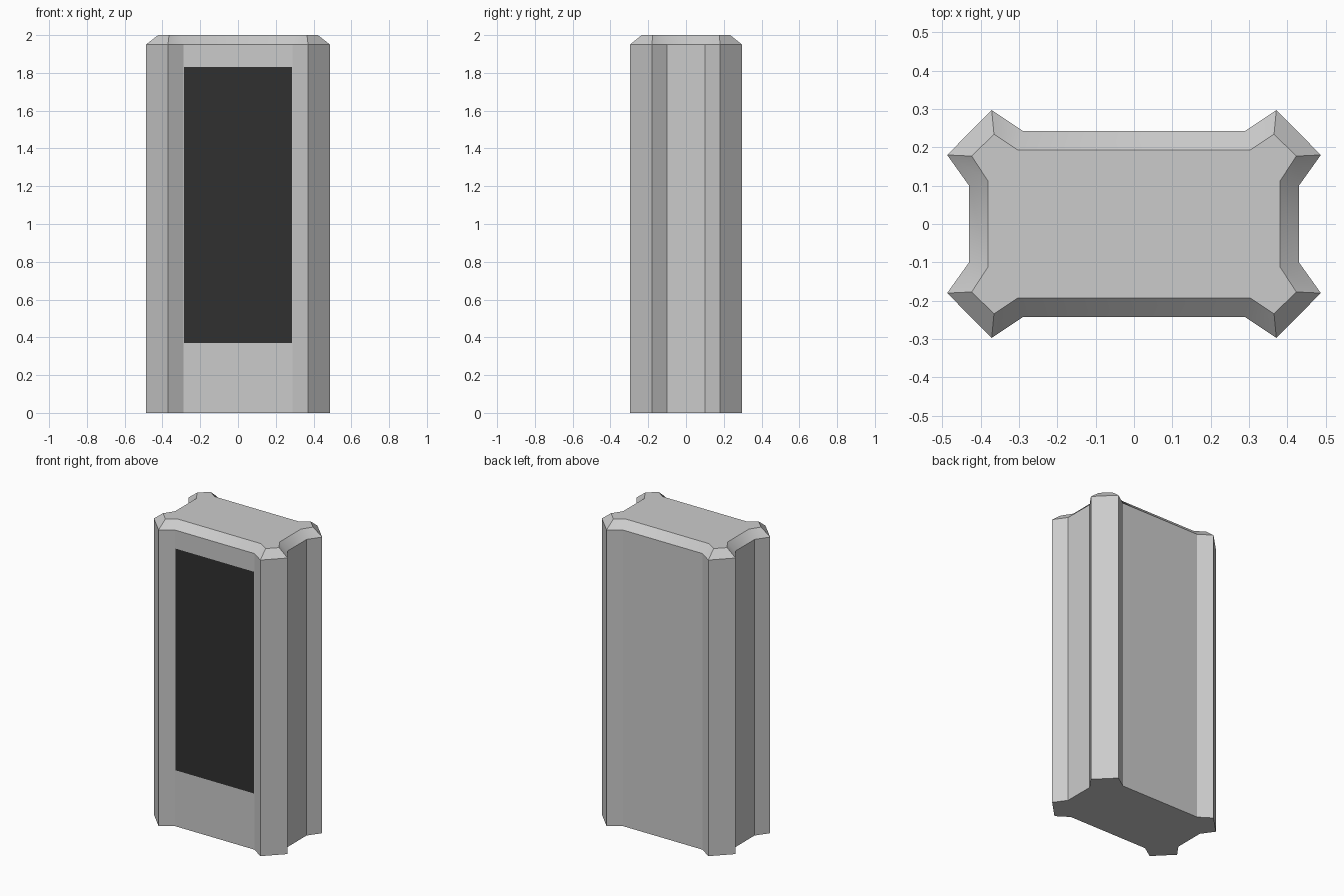
import bpy, bmesh
from math import radians

if "Cube" in bpy.data.objects:
    bpy.data.objects.remove(bpy.data.objects["Cube"])

# One quarter of the cross-section: outer outline and inset top outline
OUTER = [(0.43, 0.10), (0.487, 0.18), (0.371, 0.297), (0.289, 0.242)]
INNER = [(0.38, 0.111), (0.423, 0.177), (0.365, 0.234), (0.303, 0.193)]


def mirror_quarter(q):
    """Mirror a quarter outline into a closed counter-clockwise loop."""
    r = q[::-1]
    return (q + [(-x, y) for x, y in r]
            + [(-x, -y) for x, y in q] + [(x, -y) for x, y in r])


def finish(bm, name):
    bmesh.ops.recalc_face_normals(bm, faces=bm.faces)
    mesh = bpy.data.meshes.new(name)
    bm.to_mesh(mesh)
    bm.free()
    obj = bpy.data.objects.new(name, mesh)
    bpy.context.collection.objects.link(obj)
    return obj


# Pillar body: straight walls, chamfered top rim, flat caps
bm = bmesh.new()
levels = [(OUTER, 0.0), (OUTER, 1.95), (INNER, 2.0)]
rings = [[bm.verts.new((x, y, z)) for x, y in mirror_quarter(q)] for q, z in levels]
for low, high in zip(rings, rings[1:]):
    for i in range(len(low)):
        j = (i + 1) % len(low)
        bm.faces.new((low[i], low[j], high[j], high[i]))
bm.faces.new(rings[0][::-1])
bm.faces.new(rings[-1])
body = finish(bm, "pillar_body")
bpy.context.view_layer.objects.active = body
body.select_set(True)
bpy.ops.object.shade_smooth_by_angle(angle=radians(30))

# Dark screen panel lying just proud of the front face
bm = bmesh.new()
corners = [(-0.286, 0.37), (0.286, 0.37), (0.286, 1.83), (-0.286, 1.83)]
bm.faces.new([bm.verts.new((x, -0.244, z)) for x, z in corners])
bm.faces.ensure_lookup_table()
mesh = bpy.data.meshes.new("screen_panel")
bm.to_mesh(mesh)
bm.free()
screen = bpy.data.objects.new("screen_panel", mesh)
bpy.context.collection.objects.link(screen)
dark = bpy.data.materials.new("dark_screen")
dark.diffuse_color = (0.03, 0.03, 0.03, 1)
dark.use_nodes = True
dark.node_tree.nodes["Principled BSDF"].inputs["Base Color"].default_value = dark.diffuse_color
screen.data.materials.append(dark)
